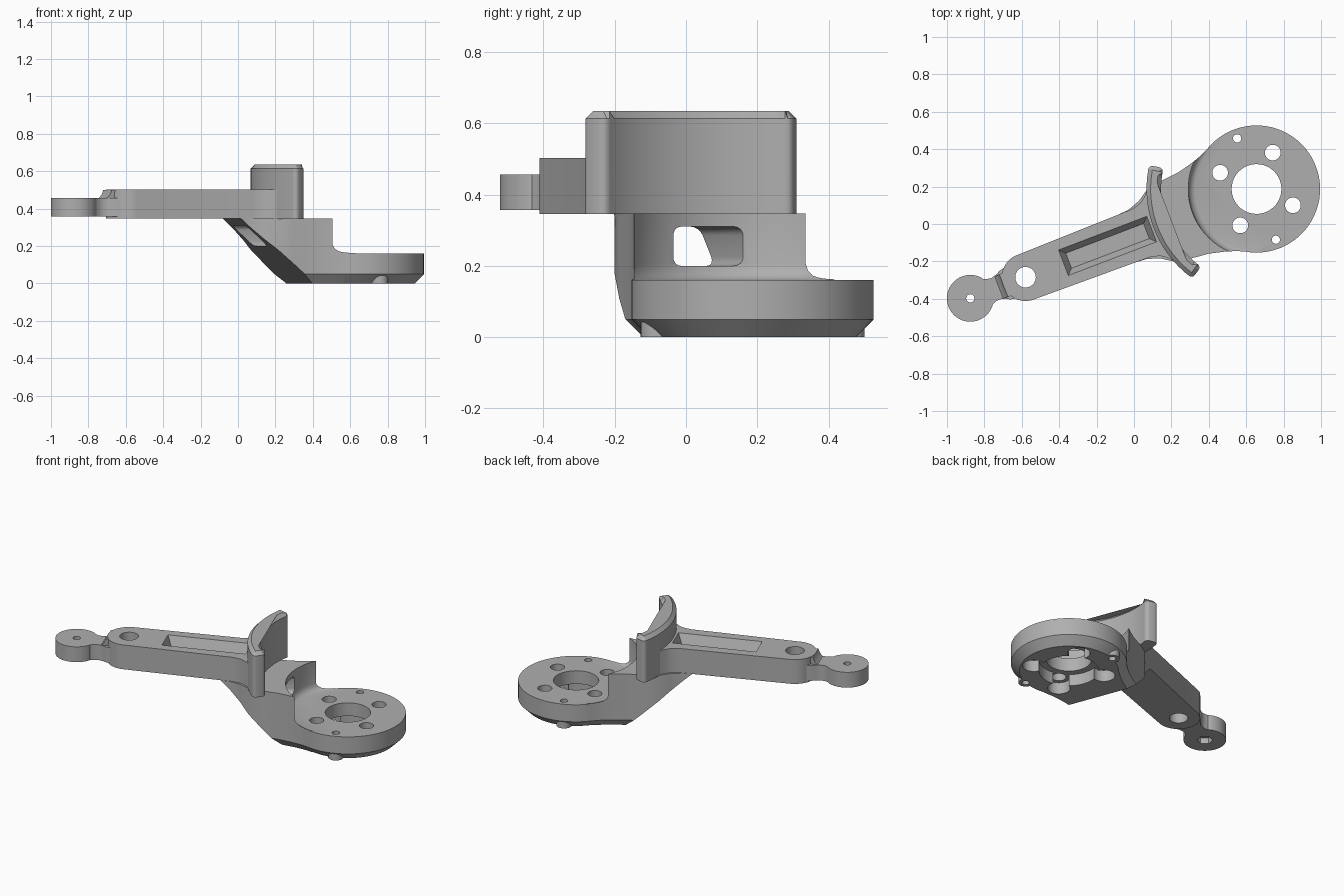
import bpy, bmesh
from math import sin, cos, pi, radians
from mathutils import Matrix, Vector

if "Cube" in bpy.data.objects:
    bpy.data.objects.remove(bpy.data.objects["Cube"])

GREY = bpy.data.materials.new("grey plastic")
GREY.use_nodes = True
GREY.diffuse_color = (0.43, 0.43, 0.43, 1)
GREY.node_tree.nodes["Principled BSDF"].inputs["Base Color"].default_value = (0.43, 0.43, 0.43, 1)

# All parts are drawn along one axis, from the disc centre out to the arm tip
PLACE = Matrix.Translation((0.655, 0.187, 0)) @ Matrix.Rotation(radians(200.9), 4, "Z")


def arc(u, v, r, a0, a1, n):
    """Points on an arc, angles in degrees."""
    return [(u + r * cos(radians(a0 + (a1 - a0) * i / n)),
             v + r * sin(radians(a0 + (a1 - a0) * i / n))) for i in range(n + 1)]


def mirrored(half):
    return half + [(u, -v) for u, v in reversed(half)]


def loft(name, rings):
    """Solid through stacked outlines given as (z, points)."""
    bm = bmesh.new()
    rows = [[bm.verts.new((u, v, z)) for u, v in pts] for z, pts in rings]
    n = len(rows[0])
    for a, b in zip(rows, rows[1:]):
        for i in range(n):
            bm.faces.new((a[i], a[(i + 1) % n], b[(i + 1) % n], b[i]))
    bm.faces.new(rows[0][::-1])
    bm.faces.new(rows[-1])
    bmesh.ops.recalc_face_normals(bm, faces=bm.faces)
    mesh = bpy.data.meshes.new(name)
    bm.to_mesh(mesh)
    bm.free()
    mesh.materials.append(GREY)
    ob = bpy.data.objects.new(name, mesh)
    bpy.context.collection.objects.link(ob)
    return ob


def prism(name, pts, z0, z1):
    return loft(name, [(z0, pts), (z1, pts)])


def rod(u, v, r, z0, z1, n=32):
    return prism("cutter", arc(u, v, r, 0, 360 - 360 / n, n - 1), z0, z1)


def lathe(name, profile, n=72):
    """Round solid from (radius, z) pairs."""
    return loft(name, [(z, arc(0, 0, r, 0, 360 - 360 / n, n - 1)) for r, z in profile])


def bake(ob):
    mesh = bpy.data.meshes.new_from_object(ob.evaluated_get(bpy.context.evaluated_depsgraph_get()))
    ob.modifiers.clear()
    ob.data = mesh


def combine(ob, tool, operation="DIFFERENCE"):
    mod = ob.modifiers.new("combine", "BOOLEAN")
    mod.operation, mod.object, mod.solver = operation, tool, "EXACT"
    bake(ob)
    bpy.data.objects.remove(tool)


def bevel(ob, width, pick, segments=1):
    bm = bmesh.new()
    bm.from_mesh(ob.data)
    edges = [e for e in bm.edges if pick(e)]
    bmesh.ops.bevel(bm, geom=edges, offset=width, segments=segments, profile=0.5, affect="EDGES")
    bm.to_mesh(ob.data)
    bm.free()


# Riser block between the disc and the arm, chamfered along its foot
half = [(0.0, 0.3), (0.158, 0.3), (0.21, 0.275), (0.267, 0.255), (0.36, 0.232),
        (0.47, 0.221), (0.55, 0.205), (0.61, 0.165), (0.68, 0.14), (0.77, 0.134)]
wide = mirrored(half)
foot = [(u, v * 0.83) for u, v in wide]
base = loft("mount_base", [(0, foot), (0.05, wide), (0.347, wide)])

# Sloped underside
slope = prism("cutter", [(0.239, -0.1), (0.851, 0.45), (1.1, 0.45), (1.1, -0.1)], -0.6, 0.6)
slope.data.transform(Matrix.Rotation(pi / 2, 4, "X"))
combine(base, slope)

# Curved clearance above the disc, with a small fillet at its foot
combine(base, lathe("cutter", [(0.325, 0.159), (0.34, 0.163), (0.352, 0.172),
                               (0.361, 0.186), (0.365, 0.205), (0.365, 0.6)]))

# Rounded window through the riser
window = prism("cutter", [(0.2, -0.105), (0.9, -0.105), (0.9, 0.105), (0.2, 0.105)], 0.2, 0.31)
bevel(window, 0.025, lambda e: abs((e.verts[0].co - e.verts[1].co).x) > 0.5, 4)
combine(base, window)

# Disc with chamfered underside and two small screw bosses
combine(base, lathe("disc", [(0.29, 0), (0.34, 0.05), (0.34, 0.16)]), "UNION")
for side in (1, -1):
    combine(base, rod(0, 0.288 * side, 0.045, 0, 0.12), "UNION")

# Lobed pocket below, then the disc holes
combine(base, rod(0, 0, 0.175, -0.1, 0.075, 48))
screws = [(0.213 * cos(a), 0.213 * sin(a)) for a in (pi / 4 + i * pi / 2 for i in range(4))]
for u, v in screws:
    combine(base, rod(u, v, 0.066, -0.1, 0.0751))
for u, v in screws:
    combine(base, rod(u, v, 0.042, -0.1, 0.3))
combine(base, rod(0, 0, 0.133, -0.1, 0.3, 48))
for side in (1, -1):
    combine(base, rod(0, 0.29 * side, 0.022, -0.1, 0.3, 20))

# Curved guard wall, concentric with the disc
guard = prism("curved_guard", arc(0, 0, 0.588, -33.5, 33.5, 28) + arc(0, 0, 0.51, 33.5, -33.5, 28),
              0.345, 0.635)


def end_post(e):
    a, b = (w.co for w in e.verts)
    return abs(a.z - b.z) > 0.2 and abs(a.y) > abs(a.x) * 0.659


bevel(guard, 0.022, end_post, 4)
bevel(guard, 0.022, lambda e: all(w.co.z > 0.63 for w in e.verts))

# Arm with flared root and rounded end
arm_half = [(0.535, 0.215), (0.555, 0.195), (0.58, 0.17), (0.61, 0.15), (0.66, 0.137)]
arm_half += arc(1.322, 0, 0.127, 88, 4, 14)
arm = prism("arm", mirrored(arm_half), 0.346, 0.503)
combine(arm, rod(1.322, 0, 0.055, 0.2, 0.7))


def box(u0, u1, w):
    return [(u0, -w), (u1, -w), (u1, w), (u0, w)]


# Shallow tapered trough in the arm's top
combine(arm, loft("cutter", [(0.435, box(0.63, 1.075, 0.043)), (0.503, box(0.6, 1.105, 0.073)),
                             (0.55, box(0.6, 1.105, 0.073))]))

# Eyelet at the tip, joined to the arm by a waisted neck
eye_half = [(1.4, 0.09), (1.44, 0.082), (1.465, 0.068), (1.495, 0.061), (1.52, 0.065), (1.54, 0.075)]
eye_half += arc(1.638, 0, 0.125, 140, 4, 24)
eye = prism("tip_eyelet", mirrored(eye_half), 0.357, 0.456)
combine(eye, rod(1.638, 0, 0.022, 0.2, 0.6, 20))
combine(eye, rod(1.638, 0, 0.047, 0.2, 0.395, 6))

# Sloped fillet rising from the neck to the arm's top
fillet = loft("neck_fillet", [(0.44, box(1.39, 1.5, 0.06)), (0.455, box(1.39, 1.475, 0.062)),
                              (0.475, box(1.39, 1.457, 0.064)), (0.5, box(1.39, 1.447, 0.065))])

# Place the parts and shade them
bpy.ops.object.select_all(action="DESELECT")
for ob in (base, guard, arm, eye, fillet):
    ob.data.transform(PLACE)
    ob.select_set(True)
bpy.context.view_layer.objects.active = base
bpy.ops.object.shade_smooth_by_angle(angle=radians(30))
